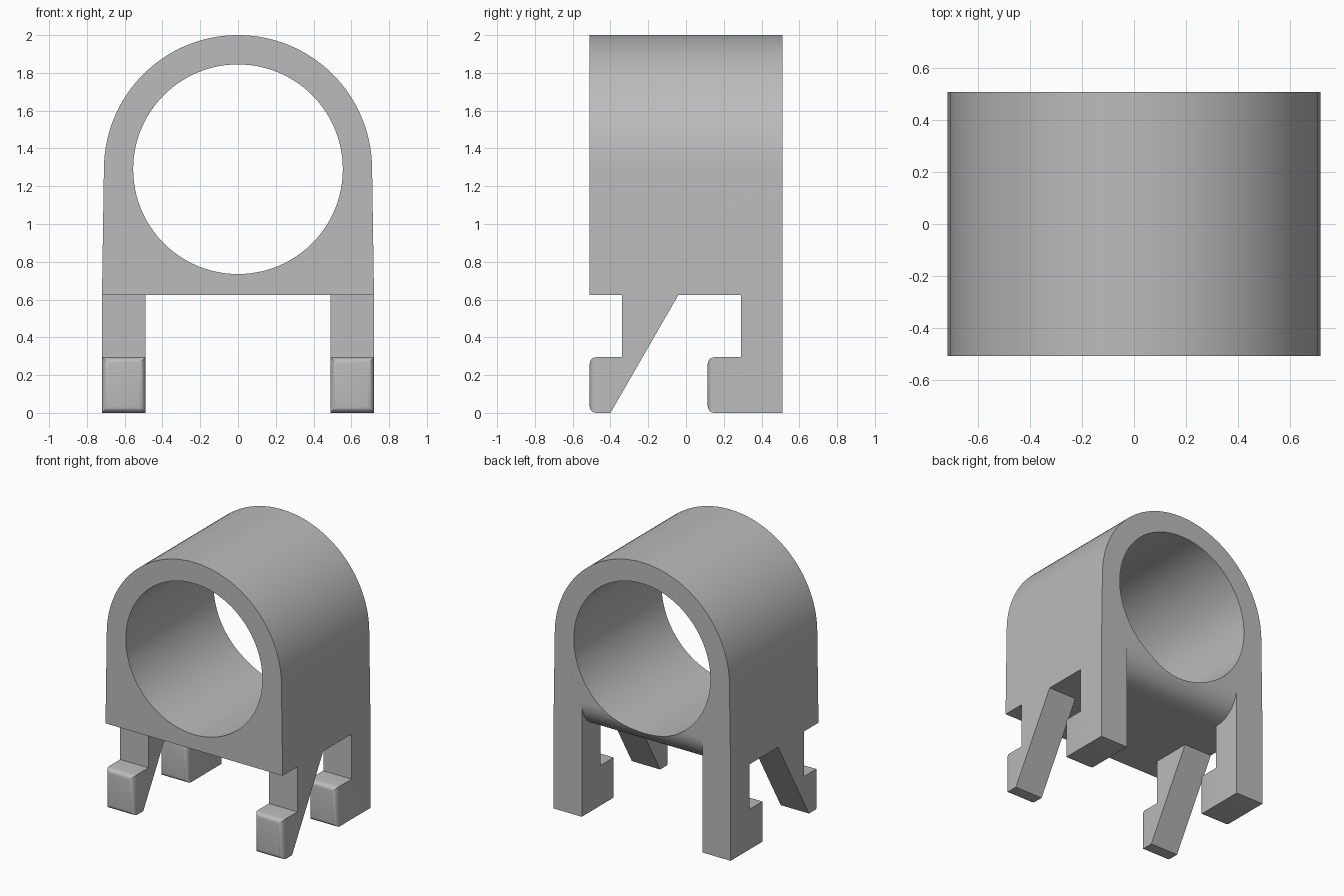
import bpy, bmesh, math
from mathutils import Vector

cube = bpy.data.objects.get("Cube")
if cube:
    bpy.data.objects.remove(cube, do_unlink=True)

grey = bpy.data.materials.new("plain grey")
grey.use_nodes = True
colour = (0.5, 0.5, 0.5, 1)
grey.diffuse_color = colour
grey.node_tree.nodes["Principled BSDF"].inputs["Base Color"].default_value = colour

HALF_DEPTH, HALF_WIDTH, LEG_INNER = 0.51, 0.72, 0.49
BASE_Z, AXIS_Z, OUTER_R, HOLE_R = 0.625, 1.29, 0.71, 0.555


def arc(cx, cz, r, start, end, steps):
    angles = [math.radians(start + (end - start) * i / steps) for i in range(steps + 1)]
    return [(cx + r * math.cos(a), cz + r * math.sin(a)) for a in angles]


def prism(name, outline, axis, low, high, round_toe=0):
    """Extrude an outline along x (points are y, z) or y (points are x, z)."""
    bm = bmesh.new()
    place = (lambda p: (low, p[0], p[1])) if axis == "x" else (lambda p: (p[0], low, p[1]))
    face = bm.faces.new([bm.verts.new(place(p)) for p in outline])
    shift = Vector((high - low, 0, 0) if axis == "x" else (0, high - low, 0))
    extruded = bmesh.ops.extrude_face_region(bm, geom=[face])["geom"]
    bmesh.ops.translate(bm, vec=shift, verts=[v for v in extruded if isinstance(v, bmesh.types.BMVert)])
    if round_toe:
        front = min(v.co.y for v in bm.verts)
        rim = [e for e in bm.edges if all(v.co.y < front + 0.001 for v in e.verts)]
        bmesh.ops.recalc_face_normals(bm, faces=bm.faces[:])
        bmesh.ops.bevel(bm, geom=rim, offset=round_toe, segments=5, profile=0.5, affect="EDGES")
    bmesh.ops.recalc_face_normals(bm, faces=bm.faces[:])
    mesh = bpy.data.meshes.new(name)
    bm.to_mesh(mesh)
    bm.free()
    mesh.materials.append(grey)
    obj = bpy.data.objects.new(name, mesh)
    bpy.context.collection.objects.link(obj)
    return obj


def combine(target, other, operation):
    mod = target.modifiers.new(operation.lower(), "BOOLEAN")
    mod.operation, mod.solver, mod.object = operation, "EXACT", other
    bpy.context.view_layer.objects.active = target
    bpy.ops.object.modifier_apply(modifier=mod.name)
    bpy.data.objects.remove(other, do_unlink=True)


# Arched clamp body
outline = [(-HALF_WIDTH, BASE_Z), (HALF_WIDTH, BASE_Z)] + arc(0, AXIS_Z, OUTER_R, 0, 180, 64)
body = prism("clamp_body", outline, "y", -HALF_DEPTH, HALF_DEPTH)

# Rounded lower back edge between the rear legs
R = 0.21
corner = arc(HALF_DEPTH - R, BASE_Z + R, R, -90, 0, 16)
corner += [(0.6, BASE_Z + R), (0.6, 0.5), (HALF_DEPTH - R, 0.5)]
combine(body, prism("edge_cutter", corner, "x", -LEG_INNER, LEG_INNER), "DIFFERENCE")

# Through hole
hole = arc(0, AXIS_Z, HOLE_R, 0, 360, 96)[:-1]
combine(body, prism("hole_cutter", hole, "y", -1, 1), "DIFFERENCE")

# Hooked legs, one pair at the front and one at the back
front_leg = [(-0.34, BASE_Z), (-0.34, 0.295), (-0.51, 0.295), (-0.51, 0), (-0.40, 0), (-0.04, BASE_Z)]
back_leg = [(0.29, BASE_Z), (0.29, 0.295), (0.115, 0.295), (0.115, 0), (0.51, 0), (0.51, BASE_Z)]
for label, shape in (("front_leg", front_leg), ("back_leg", back_leg)):
    for low, high in ((-HALF_WIDTH, -LEG_INNER), (LEG_INNER, HALF_WIDTH)):
        combine(body, prism(label, shape, "x", low, high, round_toe=0.035), "UNION")

# Smooth curved walls, keep edges sharp
bpy.ops.object.select_all(action="DESELECT")
body.select_set(True)
bpy.context.view_layer.objects.active = body
bpy.ops.object.shade_smooth_by_angle(angle=math.radians(30))
